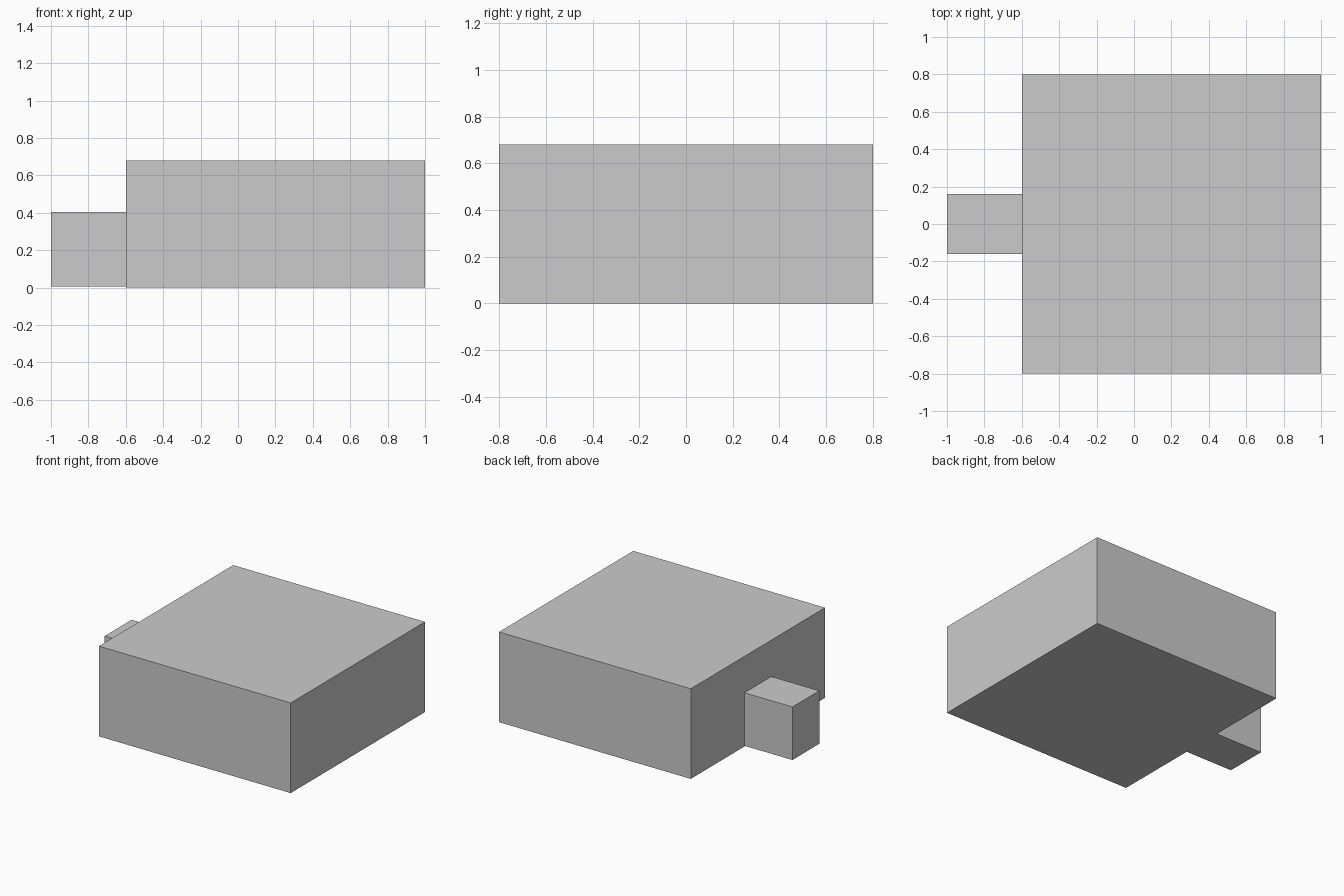
import bpy

if "Cube" in bpy.data.objects:
    bpy.data.objects.remove(bpy.data.objects["Cube"])


def box(name, lo, hi):
    """Axis-aligned box between two corners."""
    centre = [(a + b) / 2 for a, b in zip(lo, hi)]
    bpy.ops.mesh.primitive_cube_add(size=1, location=centre)
    obj = bpy.context.object
    obj.name = name
    obj.scale = [b - a for a, b in zip(lo, hi)]
    bpy.ops.object.transform_apply(location=False, rotation=False, scale=True)
    return obj


# Large main block
box("main_block", (-0.6, -0.8, 0.0), (1.0, 0.8, 0.68))

# Small block against the left side, just clear of the ground
box("side_block", (-1.0, -0.16, 0.005), (-0.6, 0.16, 0.405))
